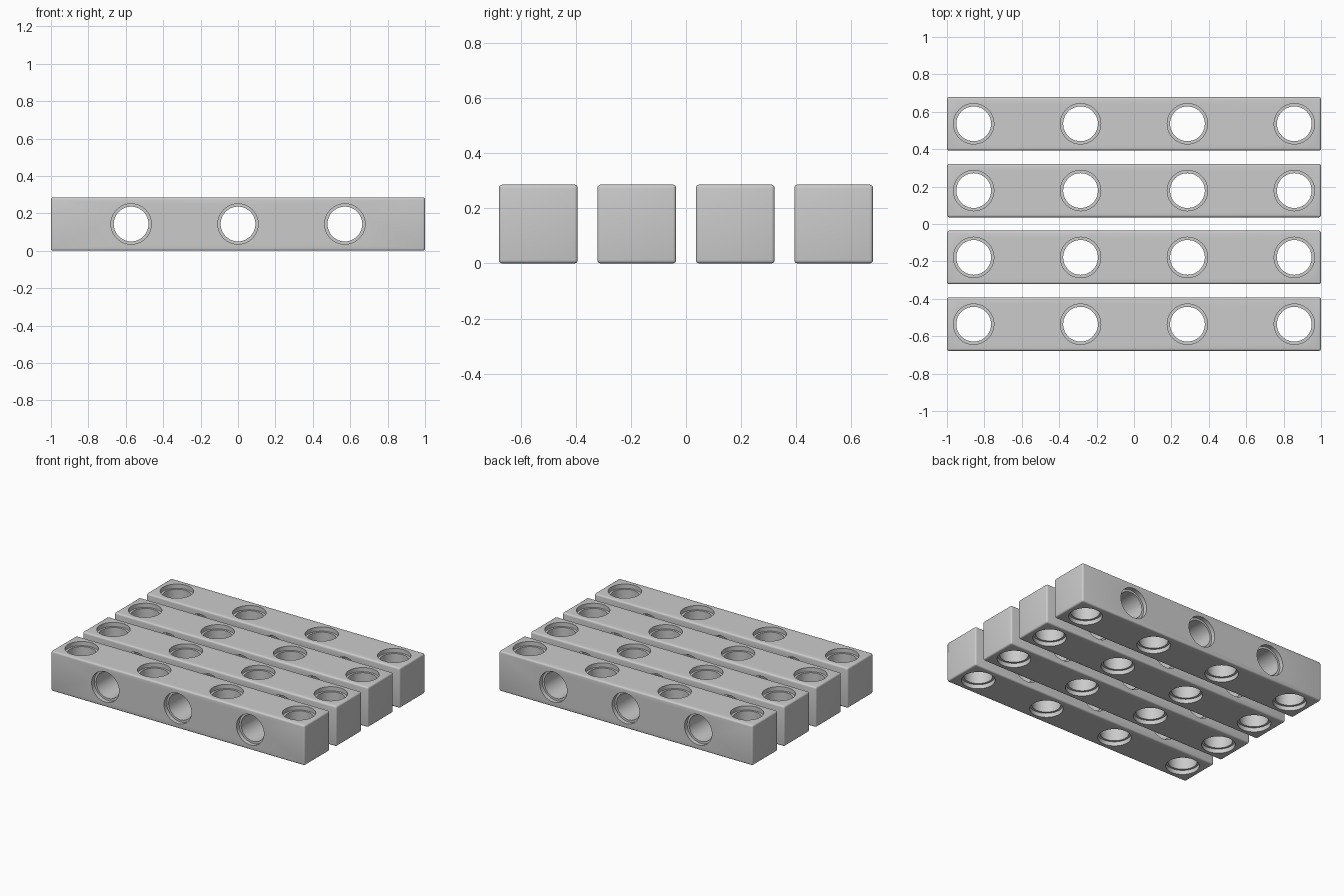
import bpy, bmesh, math
from mathutils import Matrix, Vector

default = bpy.data.objects.get("Cube")
if default:
    bpy.data.objects.remove(default, do_unlink=True)

UNIT = 2 / 7           # beam thickness
HALF = UNIT / 2
PITCH = UNIT * 1.25    # spacing between beams
BORE, RIM, RIM_DEPTH = 0.093, 0.108, 0.03
ROUND = 0.012

gray = bpy.data.materials.new("light gray")
gray.use_nodes = True
color = (0.6, 0.6, 0.6, 1)
gray.diffuse_color = color
gray.node_tree.nodes["Principled BSDF"].inputs["Base Color"].default_value = color


def make_object(name, bm):
    bmesh.ops.recalc_face_normals(bm, faces=bm.faces)
    mesh = bpy.data.meshes.new(name)
    bm.to_mesh(mesh)
    bm.free()
    mesh.materials.append(gray)
    obj = bpy.data.objects.new(name, mesh)
    bpy.context.collection.objects.link(obj)
    return obj


def add_bore(bm, matrix, segments=48):
    """Closed spool shape: a through bore with a wider recess at each end."""
    step = HALF - RIM_DEPTH
    end = HALF + 0.05
    profile = [(RIM, -end), (RIM, -step), (BORE, -step),
               (BORE, step), (RIM, step), (RIM, end)]
    rings = []
    for r, z in profile:
        ring = []
        for i in range(segments):
            a = math.tau * i / segments
            point = Vector((r * math.cos(a), r * math.sin(a), z))
            ring.append(bm.verts.new(matrix @ point))
        rings.append(ring)
    for low, high in zip(rings, rings[1:]):
        for i in range(segments):
            j = (i + 1) % segments
            bm.faces.new((low[i], low[j], high[j], high[i]))
    bm.faces.new(rings[0][::-1])
    bm.faces.new(rings[-1])


# Rounded square bar
bm = bmesh.new()
bmesh.ops.create_cube(bm, size=1, matrix=Matrix.Translation((0, 0, HALF))
                      @ Matrix.Diagonal((2, UNIT, UNIT, 1)))
bmesh.ops.bevel(bm, geom=bm.edges[:], offset=ROUND, segments=4,
                profile=0.5, affect='EDGES')
beam = make_object("beam_1", bm)

# Alternating vertical and horizontal bores
bm = bmesh.new()
for i in range(-3, 4):
    place = Matrix.Translation((i * UNIT, 0, HALF))
    if i % 2 == 0:
        place = place @ Matrix.Rotation(math.pi / 2, 4, 'X')
    add_bore(bm, place)
cutter = make_object("bore_cutter", bm)
cutter.hide_render = True

# Cut the bores and keep the result as the beam mesh
cut = beam.modifiers.new("bores", 'BOOLEAN')
cut.operation = 'DIFFERENCE'
cut.solver = 'EXACT'
cut.object = cutter
graph = bpy.context.evaluated_depsgraph_get()
result = bpy.data.meshes.new_from_object(beam.evaluated_get(graph))
beam.modifiers.clear()
beam.data = result
bpy.data.objects.remove(cutter, do_unlink=True)

bpy.ops.object.select_all(action='DESELECT')
beam.select_set(True)
bpy.context.view_layer.objects.active = beam
bpy.ops.object.shade_smooth_by_angle(angle=math.radians(30))

# Row of four identical beams, front to back
for n in range(4):
    bar = beam if n == 0 else beam.copy()
    if n:
        bar.name = f"beam_{n + 1}"
        bpy.context.collection.objects.link(bar)
    bar.location.y = (n - 1.5) * PITCH
